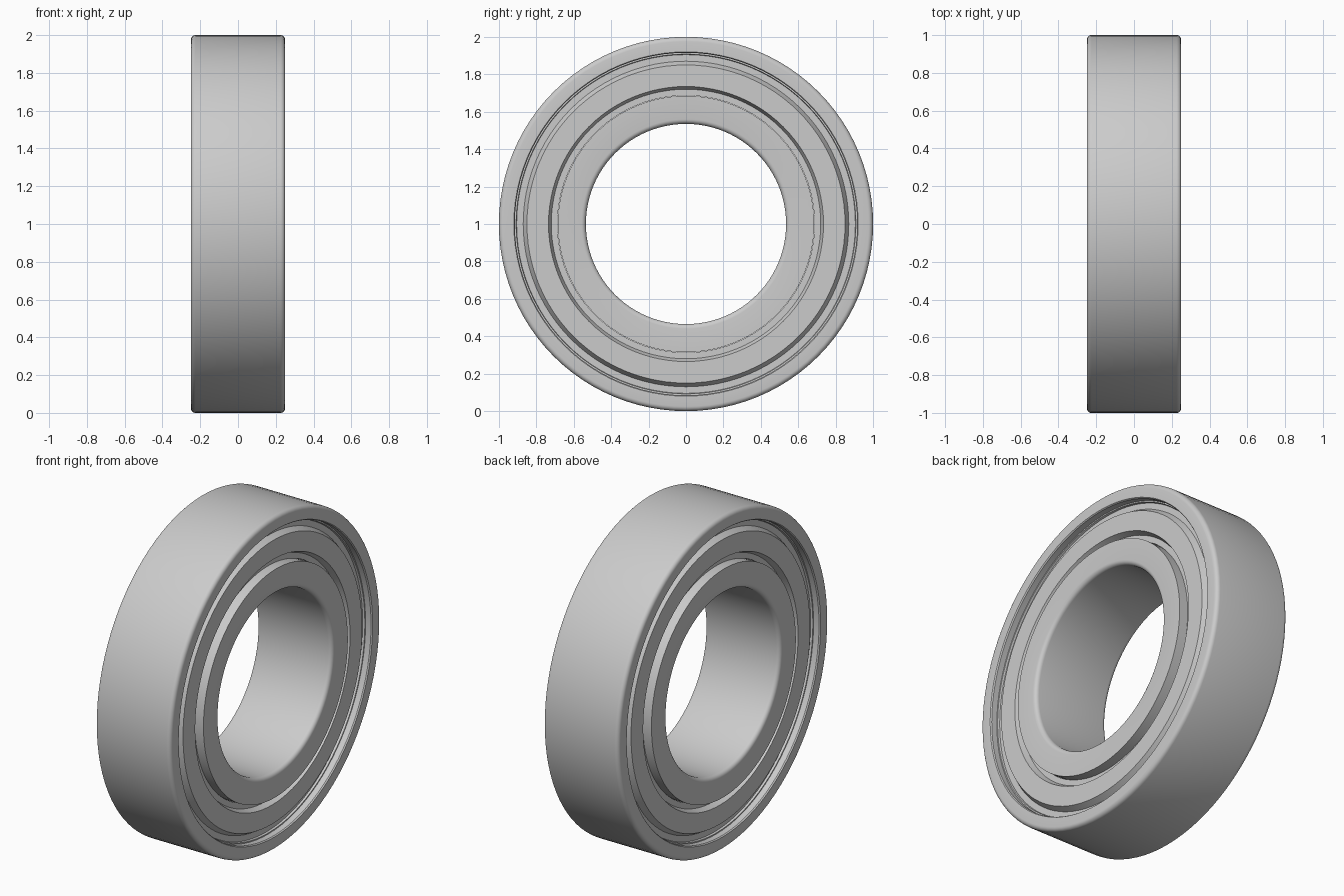
import bpy, bmesh, math

SEGMENTS = 96
HALF = 0.25      # half width of the bearing along x
FILLET = 0.025

cube = bpy.data.objects.get("Cube")
if cube:
    bpy.data.objects.remove(cube, do_unlink=True)

steel = bpy.data.materials.new("brushed steel grey")
steel.use_nodes = True
steel.diffuse_color = (0.6, 0.6, 0.6, 1)
steel.node_tree.nodes["Principled BSDF"].inputs["Base Color"].default_value = (0.6, 0.6, 0.6, 1)


def arc(cx, cr, radius, start, end, steps):
    """Points (x, r) along an arc, angles in degrees."""
    points = []
    for i in range(steps + 1):
        a = math.radians(start + (end - start) * i / steps)
        points.append((cx + radius * math.cos(a), cr + radius * math.sin(a)))
    return points


def mirrored(half):
    """Close a half profile with its reflection in x."""
    return half + [(-x, r) for x, r in reversed(half)]


def lathe(name, profile):
    """Revolve a closed (x, r) profile about the horizontal x axis."""
    bm = bmesh.new()
    loops = []
    for i in range(SEGMENTS):
        a = math.tau * i / SEGMENTS
        loops.append([bm.verts.new((x, r * math.sin(a), 1 + r * math.cos(a)))
                      for x, r in profile])
    n = len(profile)
    for i in range(SEGMENTS):
        here, there = loops[i], loops[(i + 1) % SEGMENTS]
        for j in range(n):
            k = (j + 1) % n
            bm.faces.new((here[j], here[k], there[k], there[j]))
    bmesh.ops.recalc_face_normals(bm, faces=bm.faces)
    mesh = bpy.data.meshes.new(name)
    bm.to_mesh(mesh)
    bm.free()
    mesh.materials.append(steel)
    obj = bpy.data.objects.new(name, mesh)
    bpy.context.collection.objects.link(obj)
    bpy.ops.object.select_all(action="DESELECT")
    obj.select_set(True)
    bpy.context.view_layer.objects.active = obj
    bpy.ops.object.shade_smooth_by_angle(angle=math.radians(30))
    return obj


corner = HALF - FILLET

# Outer ring: rounded rim, shield seat and inner raceway
lathe("outer_ring", mirrored(
    arc(corner, 1 - FILLET, FILLET, 90, 0, 5)
    + [(HALF, 0.92), (0.243, 0.915), (0.17, 0.915), (0.17, 0.86)]
    + arc(0, 0.8, 0.12, 40, 80, 4)))

# Inner ring: rounded bore edges and outer raceway
lathe("inner_ring", mirrored(
    arc(corner, 0.535 + FILLET, FILLET, -90, 0, 5)
    + [(HALF, 0.685)]
    + [(0.1, 0.685), (0.07, 0.66), (0.03, 0.645)]))

# Pressed shields: raised flat band with sloping sides and a rolled outer lip
front = [(0.195, 0.687), (0.195, 0.72), (0.23, 0.735), (0.23, 0.85),
         (0.195, 0.87), (0.195, 0.905), (0.207, 0.908), (0.207, 0.916)]
back = [(x - 0.02, r) for x, r in reversed(front)]
for name, side in (("left_shield", 1), ("right_shield", -1)):
    lathe(name, [(side * x, r) for x, r in front + back])
